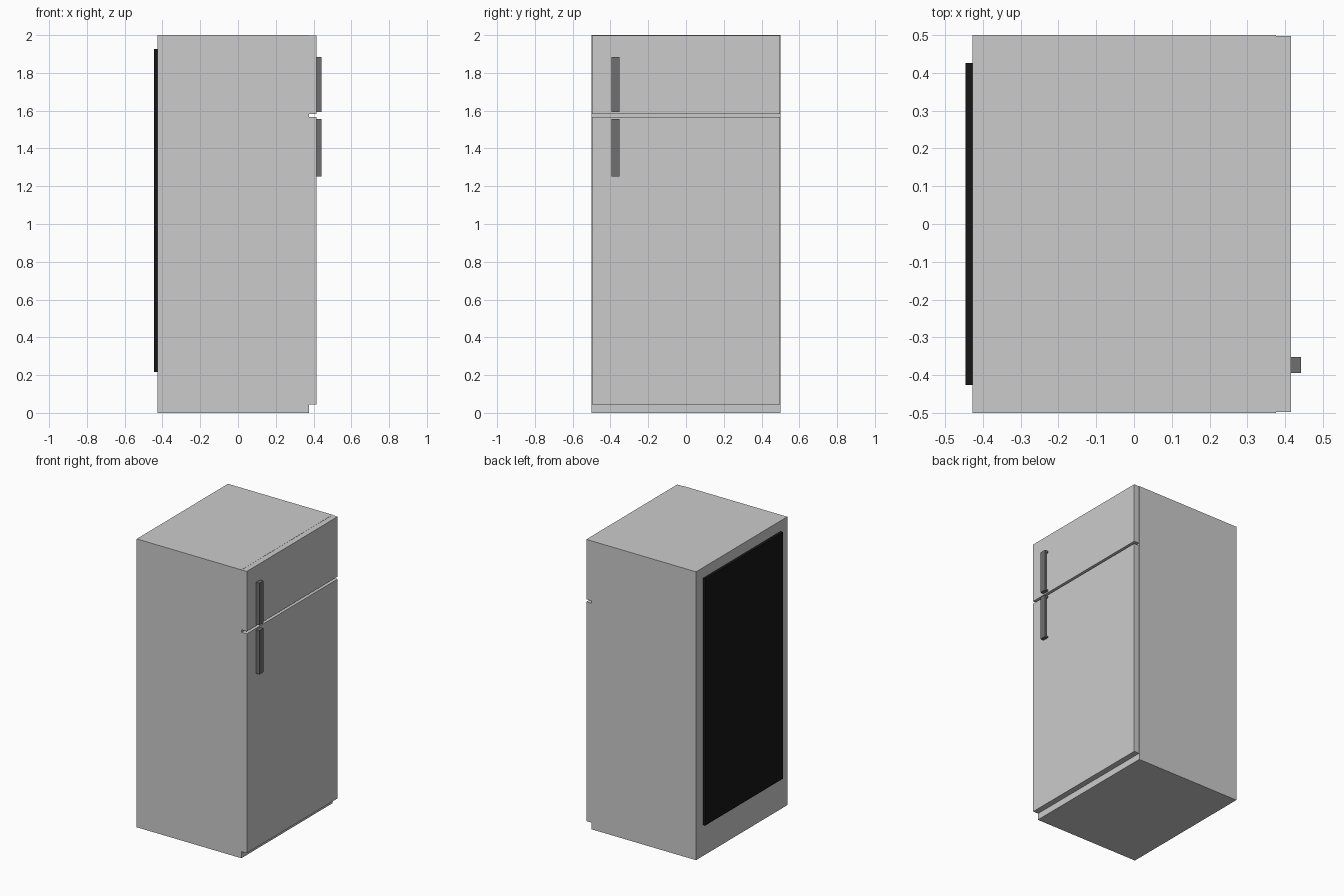
import bpy, bmesh
from mathutils import Matrix

if "Cube" in bpy.data.objects:
    bpy.data.objects.remove(bpy.data.objects["Cube"])


def material(name, value):
    m = bpy.data.materials.new(name)
    m.diffuse_color = (value, value, value, 1)
    m.use_nodes = True
    m.node_tree.nodes["Principled BSDF"].inputs["Base Color"].default_value = m.diffuse_color
    return m


BODY = material("light grey enamel", 0.6)
HANDLE = material("dark grey handle", 0.16)
BLACK = material("black grille", 0.008)


def boxes(name, mat, blocks):
    """One object made of boxes given as (x0, x1, y0, y1, z0, z1)."""
    bm = bmesh.new()
    for x0, x1, y0, y1, z0, z1 in blocks:
        centre = Matrix.Translation(((x0 + x1) / 2, (y0 + y1) / 2, (z0 + z1) / 2))
        size = Matrix.Diagonal((x1 - x0, y1 - y0, z1 - z0, 1))
        bmesh.ops.create_cube(bm, size=1, matrix=centre @ size)
    me = bpy.data.meshes.new(name)
    bm.to_mesh(me)
    bm.free()
    me.materials.append(mat)
    ob = bpy.data.objects.new(name, me)
    bpy.context.collection.objects.link(ob)
    return ob


# Cabinet and the two doors
boxes("cabinet", BODY, [(-0.427, 0.376, -0.5, 0.5, 0, 2)])
boxes("lower_door", BODY, [(0.376, 0.416, -0.498, 0.498, 0.045, 1.566)])
boxes("upper_door", BODY, [(0.376, 0.416, -0.498, 0.498, 1.583, 1.999)])


# Handles: front plate, outer wall and end caps around a finger recess
def handle(name, z0, z1):
    x0, x1, y0, y1, t = 0.416, 0.442, -0.395, -0.352, 0.012
    boxes(name, HANDLE, [
        (x1 - t, x1, y0, y1, z0, z1),
        (x0, x1 - t, y0, y0 + t, z0, z1),
        (x0, x1 - t, y0 + t, y1, z0, z0 + t),
        (x0, x1 - t, y0 + t, y1, z1 - t, z1),
    ])


handle("lower_handle", 1.252, 1.556)
handle("upper_handle", 1.592, 1.885)

# Condenser panel on the back
boxes("rear_grille", BLACK, [(-0.446, -0.427, -0.426, 0.426, 0.217, 1.927)])
